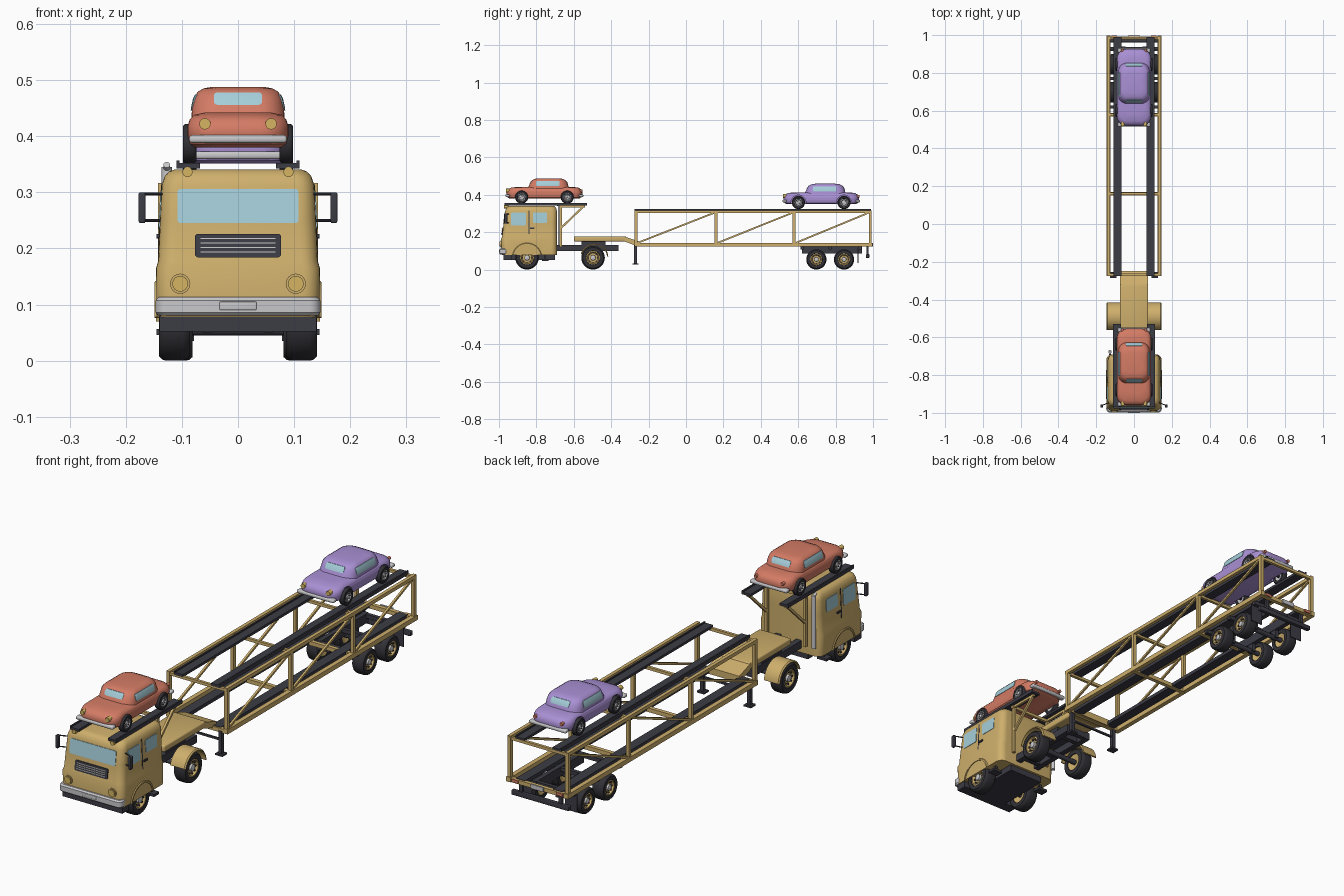
import bpy, bmesh, math
from mathutils import Vector, Matrix

if "Cube" in bpy.data.objects:
    bpy.data.objects.remove(bpy.data.objects["Cube"])

def material(name, r, g, b):
    m = bpy.data.materials.new(name)
    m.diffuse_color = (r, g, b, 1)
    m.use_nodes = True
    m.node_tree.nodes["Principled BSDF"].inputs["Base Color"].default_value = m.diffuse_color
    return m

TAN = material("ochre paint", 0.62, 0.43, 0.15)
DARK = material("charcoal metal", 0.045, 0.045, 0.06)
RUBBER = material("tyre rubber", 0.03, 0.03, 0.037)
GLASS = material("pale blue glass", 0.38, 0.62, 0.70)
CHROME = material("light grey metal", 0.58, 0.58, 0.60)
CORAL = material("coral paint", 0.66, 0.20, 0.13)
LILAC = material("lilac paint", 0.40, 0.28, 0.66)
BRASS = material("amber lamp", 0.66, 0.46, 0.12)

def finish(name, bm, mat):
    bmesh.ops.recalc_face_normals(bm, faces=bm.faces)
    me = bpy.data.meshes.new(name)
    bm.to_mesh(me)
    bm.free()
    ob = bpy.data.objects.new(name, me)
    bpy.context.collection.objects.link(ob)
    me.materials.append(mat)
    return ob

def box(name, x0, x1, y0, y1, z0, z1, mat, bevel=0.0):
    bm = bmesh.new()
    bmesh.ops.create_cube(bm, size=1)
    for v in bm.verts:
        v.co = ((x0 + x1) / 2 + v.co.x * (x1 - x0), (y0 + y1) / 2 + v.co.y * (y1 - y0),
                (z0 + z1) / 2 + v.co.z * (z1 - z0))
    if bevel:
        bmesh.ops.bevel(bm, geom=bm.edges[:], offset=bevel, segments=3, affect='EDGES', profile=0.5)
    return finish(name, bm, mat)

def pair(name, x0, x1, *rest):
    for s in (-1, 1):
        a, b = sorted((s * x0, s * x1))
        box(name, a, b, *rest)

def beam(name, p, q, w, mat, sides=4):
    p, q = Vector(p), Vector(q)
    d = q - p
    bm = bmesh.new()
    r = w / 2 * (math.sqrt(2) if sides == 4 else 1)
    bmesh.ops.create_cone(bm, cap_ends=True, segments=sides, radius1=r, radius2=r, depth=d.length)
    if sides == 4:
        bmesh.ops.rotate(bm, verts=bm.verts, matrix=Matrix.Rotation(math.pi / 4, 3, 'Z'))
    bm.transform(Matrix.Translation((p + q) / 2) @ d.to_track_quat('Z', 'Y').to_matrix().to_4x4())
    return finish(name, bm, mat)

def skin(bm, rings, cap=True, close=False):
    vs = [[bm.verts.new(c) for c in ring] for ring in rings]
    n = len(vs[0])
    for a, b in zip(vs, vs[1:] + (vs[:1] if close else [])):
        for i in range(n):
            bm.faces.new((a[i], a[(i + 1) % n], b[(i + 1) % n], b[i]))
    if cap:
        bm.faces.new(vs[0])
        bm.faces.new(vs[-1])

def loft(name, levels, mat, off=0.0, seg=6):
    """Stack of rounded rectangles: (z, half width, y front, y back, corner radius)."""
    rings = []
    for z, hw, y0, y1, r in levels:
        hw, y0, y1, r = hw + off, y0 - off, y1 + off, r + off
        ring = []
        for k, (cx, cy) in enumerate(((hw - r, y1 - r), (r - hw, y1 - r), (r - hw, y0 + r), (hw - r, y0 + r))):
            for i in range(seg + 1):
                a = (k + i / seg) * math.pi / 2
                ring.append((cx + r * math.cos(a), cy + r * math.sin(a), z))
        rings.append(ring)
    bm = bmesh.new()
    skin(bm, rings)
    return finish(name, bm, mat)

def boolean(ob, cutter, op):
    m = ob.modifiers.new("cut", 'BOOLEAN')
    m.operation, m.object, m.solver = op, cutter, 'EXACT'
    bpy.context.view_layer.update()
    me = bpy.data.meshes.new_from_object(ob.evaluated_get(bpy.context.evaluated_depsgraph_get()))
    ob.modifiers.clear()
    ob.data = me
    bpy.data.objects.remove(cutter)

def panel(name, levels, dims, mat, off=0.002, bevel=0.006):
    """Thin raised plate that follows the lofted body."""
    boolean(loft(name, levels, mat, off), box("panel_cutter", *dims, mat, bevel), 'INTERSECT')

def side_panels(name, levels, xin, xout, y0, y1, z0, z1, mat, off=0.002, bevel=0.006):
    for s in (-1, 1):
        a, b = sorted((s * xin, s * xout))
        panel(name, levels, (a, b, y0, y1, z0, z1), mat, off, bevel)

def lathe(name, profile, centre, s, mat, seg=28):
    """Closed profile of (radius, x) turned about the x axis."""
    rings = [[(centre[0] + s * x, centre[1] + r * math.cos(t), centre[2] + r * math.sin(t))
              for r, x in profile] for t in (2 * math.pi * i / seg for i in range(seg))]
    bm = bmesh.new()
    skin(bm, rings, cap=False, close=True)
    return finish(name, bm, mat)

def wheel(label, x, y, z, r, w, hub):
    for s in (-1, 1):
        c = (s * x, y, z)
        h = w / 2
        lathe(label + "_tyre", [(r * .58, -h), (r * .88, -h), (r * .97, -h * .8), (r, -h * .55), (r, h * .55),
                                (r * .97, h * .8), (r * .88, h), (r * .6, h), (r * .55, h * .7), (r * .55, -h * .7)], c, s, RUBBER)
        lathe(label + "_rim", [(.0005, -h * .5), (r * .6, -h * .9), (r * .6, h * .9), (r * .5, h * .95),
                               (r * .4, h * .5), (.0005, h * .5)], c, s, hub)
        lathe(label + "_cap", [(.0005, h * .3), (r * .24, h * .3), (r * .22, h * .9), (.0005, h * 1.02)], c, s, CHROME, 16)
        for k in range(8):
            a = k * math.pi / 4
            yy, zz = y + r * .4 * math.cos(a), z + r * .4 * math.sin(a)
            beam(label + "_bolt", (s * (x + h * .4), yy, zz), (s * (x + h * .75), yy, zz), r * .13, DARK, 8)

def arch_cut(ob, xin, xout, y, z, r):
    for s in (-1, 1):
        boolean(ob, beam("arch_cutter", (s * xin, y, z), (s * xout, y, z), 2 * r, DARK, 32), 'DIFFERENCE')

def fender(name, x0, x1, y, z, ri, ro, a0, a1, mat):
    for s in (-1, 1):
        rings = []
        for i in range(19):
            t = math.radians(a0 + (a1 - a0) * i / 18)
            rings.append([(s * x, y + r * math.cos(t), z + r * math.sin(t)) for r, x in
                          ((ri, x0), (ro, x0), (ro, x1 - .005), (ro - .004, x1), (ri, x1))])
        bm = bmesh.new()
        skin(bm, rings)
        finish(name, bm, mat)

# ---- tractor cab ----
CAB = [(.078, .145, -.985, -.69, .03), (.165, .146, -.988, -.69, .03), (.178, .142, -.983, -.69, .03),
       (.25, .139, -.975, -.69, .03), (.312, .136, -.967, -.69, .03), (.328, .131, -.961, -.694, .03),
       (.337, .123, -.952, -.70, .03), (.341, .112, -.94, -.712, .025)]
cab = loft("cab", CAB, TAN)
arch_cut(cab, .08, .2, -.85, .064, .072)
panel("windscreen", CAB, (-.108, .108, -1.05, -.94, .245, .306), GLASS)
side_panels("front_side_window", CAB, .12, .2, -.935, -.855, .235, .304, GLASS)
side_panels("rear_side_window", CAB, .12, .2, -.818, -.742, .25, .304, GLASS)
side_panels("door_seam", CAB, .125, .2, -.843, -.838, .19, .315, DARK, .001, 0)
side_panels("door_handle", CAB, .125, .2, -.835, -.81, .218, .226, DARK, .005, .002)
panel("grille", CAB, (-.077, .077, -1.05, -.95, .184, .226), DARK, .004)
for z in (.192, .2, .208, .216):
    panel("grille_slat", CAB, (-.068, .068, -1.05, -.96, z, z + .003), CHROME, .007, .001)
loft("front_bumper", [(.08, .142, -.992, -.955, .017), (.086, .147, -.998, -.953, .02),
                      (.107, .147, -.998, -.953, .02), (.113, .142, -.992, -.955, .017)], CHROME)
box("front_plate", -.033, .033, -1.0, -.99, .09, .105, CHROME, .002)
for s in (-1, 1):
    beam("headlamp_ring", (s * .103, -.96, .137), (s * .103, -.992, .137), .036, TAN, 24)
    beam("headlamp", (s * .103, -.96, .137), (s * .103, -.996, .137), .028, BRASS, 24)
    beam("roof_lamp", (s * .09, -.95, .336), (s * .09, -.972, .336), .018, BRASS, 16)
    for z in (.25, .297):
        beam("mirror_arm", (s * .13, -.945, z), (s * .17, -.96, z), .005, DARK, 8)
    box("mirror", s * .171 - .006, s * .171 + .006, -.972, -.955, .245, .30, DARK, .003)
fender("front_arch_lip", .10, .149, -.85, .064, .07, .08, 10, 170, TAN)
box("cab_floor", -.082, .082, -.97, -.70, .052, .082, DARK)
box("front_valance", -.14, .14, -.975, -.93, .052, .082, DARK)
pair("cab_step", .10, .145, -.77, -.735, .046, .056, DARK)
pair("step_bracket", .115, .125, -.757, -.748, .05, .085, DARK)
beam("exhaust", (-.127, -.676, .12), (-.127, -.676, .345), .018, CHROME, 16)
beam("exhaust_tip", (-.127, -.676, .34), (-.127, -.69, .349), .012, CHROME, 12)

# ---- tractor chassis and wheels ----
pair("chassis_rail", .035, .06, -.72, -.36, .098, .13, DARK)
for y in (-.66, -.57, -.42, -.37):
    box("chassis_cross", -.06, .06, y - .01, y + .01, .10, .125, DARK)
box("coupling", -.055, .055, -.56, -.43, .128, .152, DARK)
for y in (-.85, -.497):
    beam("tractor_axle", (-.1, y, .064), (.1, y, .064), .022, DARK, 12)
    wheel("tractor", .113, y, .063, .063, .055, TAN)
fender("rear_fender", .075, .146, -.49, .064, .068, .075, 5, 165, TAN)

# ---- vehicle tracks above the cab ----
pair("cab_track", .068, .11, -.97, -.53, .342, .352, DARK)
pair("cab_track_lip", .104, .11, -.97, -.53, .345, .357, DARK)
for s in (-1, 1):
    beam("track_post", (s * .09, -.67, .12), (s * .09, -.67, .343), .012, TAN)
    beam("track_brace", (s * .09, -.665, .225), (s * .09, -.545, .34), .01, TAN)
    beam("track_arm", (s * .09, -.67, .337), (s * .09, -.54, .337), .01, TAN)
beam("track_cross", (-.1, -.67, .335), (.1, -.67, .335), .012, TAN)

# ---- trailer neck ----
box("neck", -.075, .075, -.60, -.32, .15, .178, TAN, .006)
bm = bmesh.new()
skin(bm, [[(x, -.33, .15), (x, -.33, .177), (x, -.25, .15), (x, -.25, .122)] for x in (-.075, .075)])
finish("neck_ramp", bm, TAN)

# ---- trailer frame ----
bays = (-.268, .16, .578, .985)
for s in (-1, 1):
    x = s * .135
    beam("upper_rail", (x, -.276, .309), (x, .992, .309), .015, TAN)
    beam("lower_rail", (x, -.276, .133), (x, .998, .133), .02, TAN)
    for y in bays:
        beam("frame_post", (x, y, .13), (x, y, .312), .015, TAN)
    for a, b in zip(bays, bays[1:]):
        beam("frame_diagonal", (x, a + .01, .143), (x, b - .01, .303), .009, TAN)
for y in bays:
    beam("upper_cross", (-.14, y, .306), (.14, y, .306), .012, TAN)
    beam("lower_cross", (-.14, y, .131), (.14, y, .131), .017, TAN)
pair("upper_track", .066, .108, -.276, .99, .309, .32, DARK)
pair("upper_track_lip", .102, .108, -.276, .99, .312, .325, DARK)
pair("lower_track", .066, .108, -.27, .985, .126, .141, DARK)

# ---- trailer running gear ----
pair("bogie_rail", .045, .065, .62, .94, .085, .125, DARK)
for y in (.697, .845):
    beam("trailer_axle", (-.1, y, .055), (.1, y, .055), .02, DARK, 12)
    pair("axle_hanger", .047, .063, y - .015, y + .015, .05, .1, DARK)
    wheel("trailer", .107, y, .054, .054, .052, TAN)
for y in (.62, .77, .93):
    box("bogie_cross", -.13, .13, y - .008, y + .008, .108, .124, DARK)
pair("mud_flap", .078, .134, .917, .922, .035, .115, DARK)
pair("bumper_hanger", .085, .10, .965, .975, .065, .125, DARK)
box("rear_guard", -.135, .135, .962, .98, .062, .082, DARK, .003)
box("rear_plate", -.03, .03, .993, 1.0, .124, .142, CHROME)
pair("tail_lamp", .09, .12, .99, .999, .127, .139, CORAL)
for s in (-1, 1):
    beam("landing_leg", (s * .11, -.27, .03), (s * .11, -.27, .13), .016, DARK)
    box("landing_foot", s * .11 - .017, s * .11 + .017, -.286, -.254, .026, .033, DARK)
beam("leg_brace", (-.11, -.27, .09), (.11, -.27, .09), .008, DARK)

# ---- carried cars ----
def car(label, cy, z0, paint):
    def shift(levels):
        return [(z0 + z, hw, cy + a, cy + b, r) for z, hw, a, b, r in levels]
    body = loft(label + "_body", shift([
        (.028, .078, -.188, .188, .04), (.034, .086, -.197, .197, .045), (.05, .09, -.203, .203, .05),
        (.066, .09, -.202, .202, .05), (.078, .086, -.194, .195, .05), (.086, .078, -.178, .18, .05),
        (.09, .06, -.14, .15, .05)]), paint, seg=8)
    for y in (-.122, .122):
        arch_cut(body, .064, .12, cy + y, z0 + .035, .04)
        wheel(label, .086, cy + y, z0 + .035, .035, .024, CHROME)
        beam(label + "_axle", (-.08, cy + y, z0 + .035), (.08, cy + y, z0 + .035), .012, DARK, 10)
    CABIN = shift([(.08, .083, -.09, .132, .045), (.098, .082, -.082, .127, .045), (.116, .078, -.073, .12, .042),
                   (.127, .072, -.064, .11, .04), (.133, .062, -.05, .097, .035), (.136, .046, -.03, .075, .03)])
    loft(label + "_cabin", CABIN, paint, seg=8)
    panel(label + "_windscreen", CABIN, (-.043, .043, cy - .16, cy - .05, z0 + .104, z0 + .126), GLASS)
    panel(label + "_rear_window", CABIN, (-.043, .043, cy + .095, cy + .2, z0 + .104, z0 + .126), GLASS)
    side_panels(label + "_side_window", CABIN, .06, .15, cy - .044, cy + .08, z0 + .094, z0 + .122, GLASS)
    for s in (-1, 1):
        y0, y1 = sorted((cy + s * .185, cy + s * .208))
        box(label + "_bumper", -.087, .087, y0, y1, z0 + .036, z0 + .05, CHROME, .005)
        beam(label + "_headlamp", (s * .059, cy - .18, z0 + .07), (s * .059, cy - .205, z0 + .07), .02, BRASS, 20)
        beam(label + "_tail_lamp", (s * .062, cy + .18, z0 + .068), (s * .062, cy + .204, z0 + .068), .014, CORAL, 16)

car("front_car", -.757, .352, CORAL)
car("rear_car", .723, .323, LILAC)

# ---- shading ----
for ob in bpy.context.scene.objects:
    ob.select_set(True)
    bpy.context.view_layer.objects.active = ob
bpy.ops.object.shade_smooth_by_angle(angle=math.radians(35))
